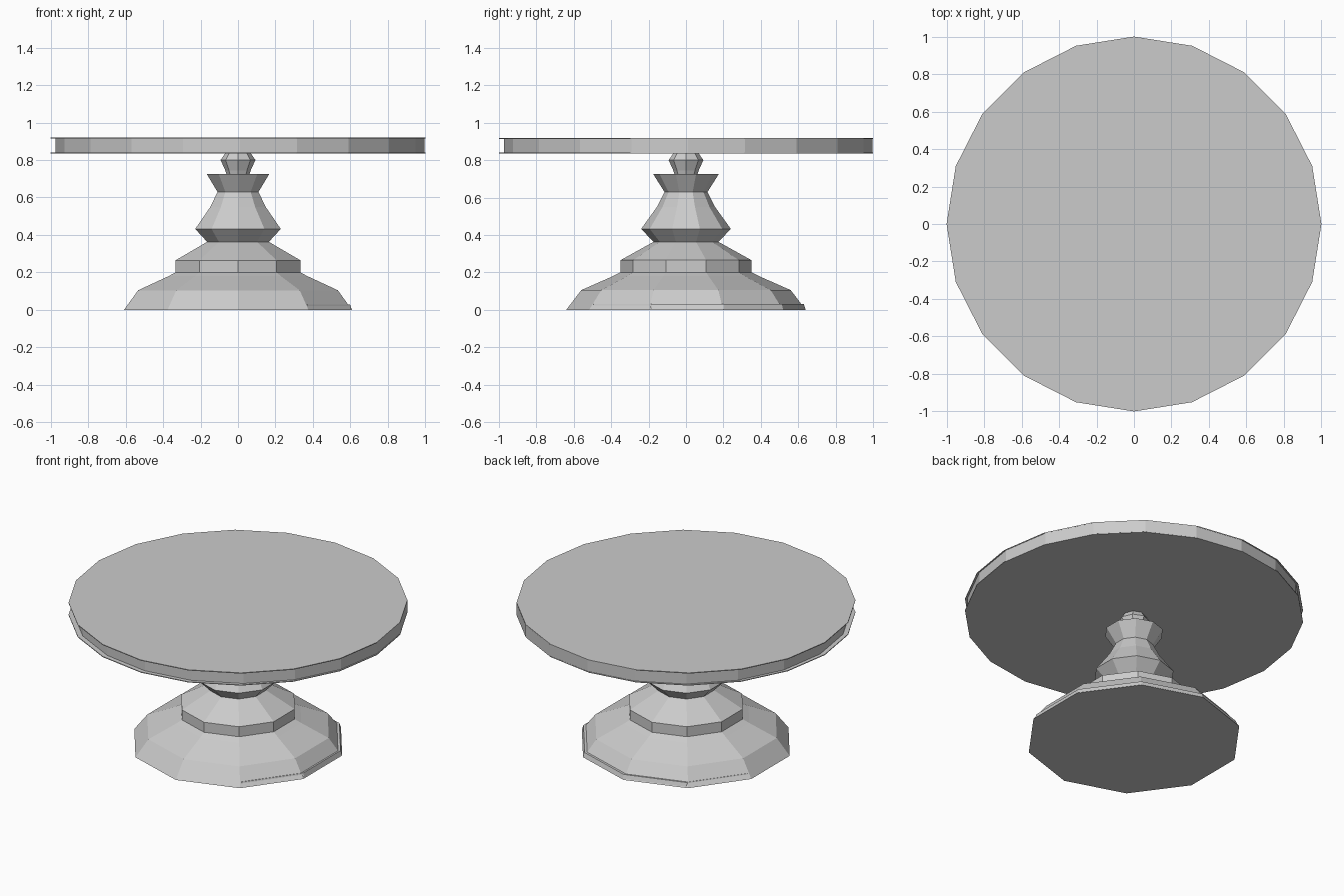
import bpy
import bmesh
from math import cos, sin, pi

cube = bpy.data.objects.get("Cube")
if cube:
    bpy.data.objects.remove(cube, do_unlink=True)

# One plain grey for the whole stand
grey = bpy.data.materials.new("light_grey")
grey.use_nodes = True
colour = (0.6, 0.6, 0.6, 1)
grey.diffuse_color = colour
grey.node_tree.nodes["Principled BSDF"].inputs["Base Color"].default_value = colour


def lathe(name, profile, sides, shift=(0, 0)):
    """Turn a (radius, height) profile into a closed faceted solid with a corner on +y."""
    bm = bmesh.new()
    rings = []
    for r, z in profile:
        angles = [pi / 2 + 2 * pi * i / sides for i in range(sides)]
        rings.append([bm.verts.new((r * cos(a) + shift[0], r * sin(a) + shift[1], z))
                      for a in angles])
    for low, high in zip(rings, rings[1:]):
        for i in range(sides):
            j = (i + 1) % sides
            bm.faces.new((low[i], low[j], high[j], high[i]))
    bm.faces.new(rings[0][::-1])
    bm.faces.new(rings[-1])
    bmesh.ops.recalc_face_normals(bm, faces=bm.faces)
    mesh = bpy.data.meshes.new(name)
    bm.to_mesh(mesh)
    bm.free()
    mesh.materials.append(grey)
    obj = bpy.data.objects.new(name, mesh)
    bpy.context.collection.objects.link(obj)
    return obj


# Stepped base with a low, slightly off-centre lip
lathe("base", [(0.64, 0), (0.56, 0.105), (0.39, 0.18), (0.35, 0.2),
               (0.35, 0.265), (0.17, 0.365)], 10)
lathe("base_lip", [(0.63, 0.001), (0.62, 0.03)], 10, (0.008, 0.01))

# Turned stem with a flared cup
lathe("stem", [(0.17, 0.36), (0.24, 0.432), (0.155, 0.55), (0.115, 0.63),
               (0.175, 0.725)], 10)

# Small knob carrying the plate
lathe("knob", [(0.06, 0.72), (0.068, 0.745), (0.093, 0.8), (0.065, 0.84)], 8)

# Plate: a rim between two thin sheets
lathe("plate_rim", [(0.985, 0.839), (0.985, 0.915)], 20, (0.01, 0.012))
lathe("plate_top", [(1, 0.914), (1, 0.919)], 20)
lathe("plate_underside", [(1, 0.836), (1, 0.841)], 20)
